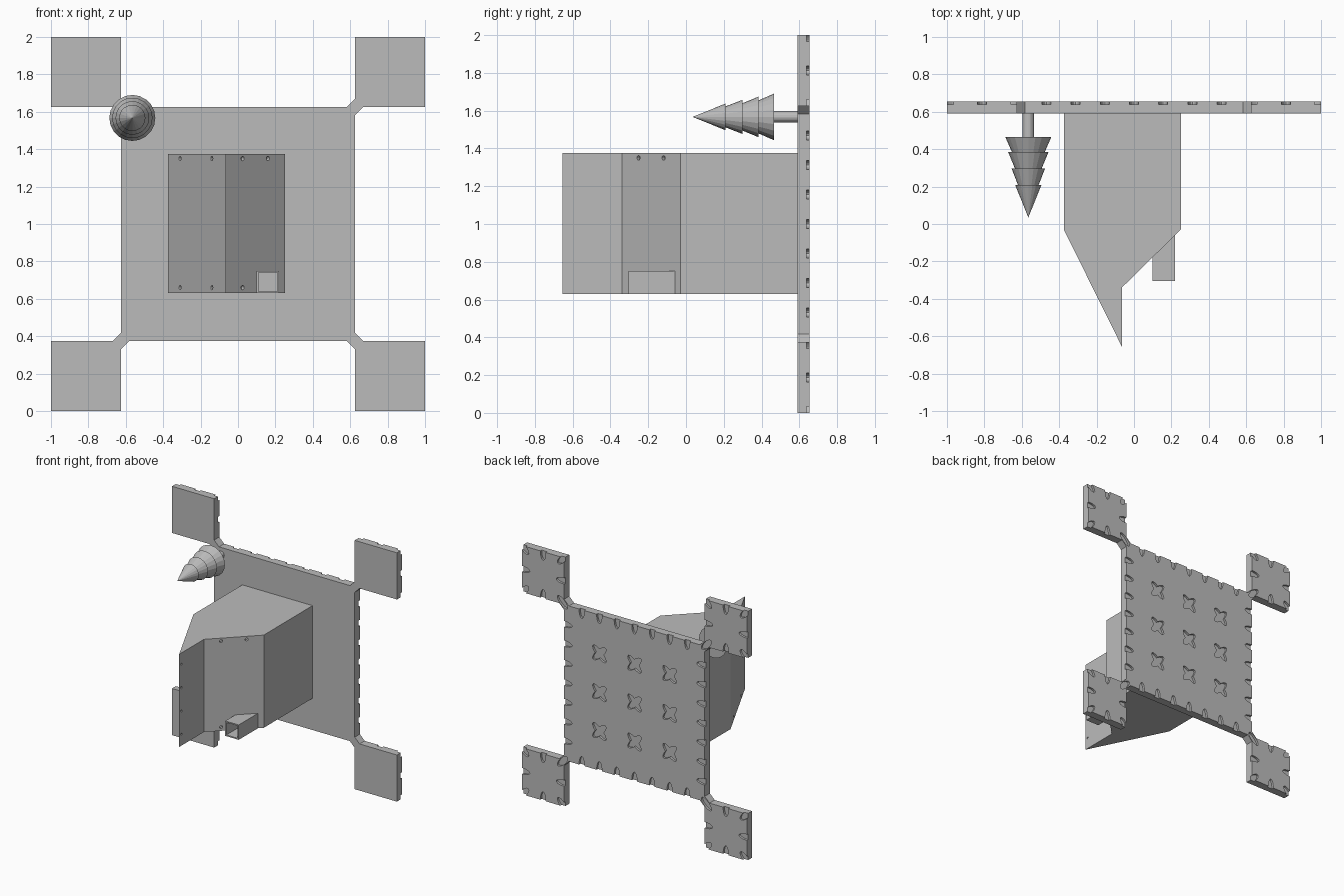
import bpy, bmesh
from math import pi, cos, sin, atan2
from mathutils import Matrix, Vector

if "Cube" in bpy.data.objects:
    bpy.data.objects.remove(bpy.data.objects["Cube"], do_unlink=True)

grey = bpy.data.materials.new("plain_grey")
grey.use_nodes = True
GREY = (0.5, 0.5, 0.5, 1)
grey.diffuse_color = GREY
grey.node_tree.nodes["Principled BSDF"].inputs["Base Color"].default_value = GREY


def finish(name, bm):
    bmesh.ops.recalc_face_normals(bm, faces=bm.faces)
    mesh = bpy.data.meshes.new(name)
    bm.to_mesh(mesh)
    bm.free()
    mesh.materials.append(grey)
    ob = bpy.data.objects.new(name, mesh)
    bpy.context.scene.collection.objects.link(ob)
    return ob


def prism(name, points, move):
    """Extrude a closed outline of 3D points along a vector."""
    bm = bmesh.new()
    face = bm.faces.new([bm.verts.new(p) for p in points])
    out = bmesh.ops.extrude_face_region(bm, geom=[face])
    bmesh.ops.translate(bm, vec=move, verts=[v for v in out["geom"] if isinstance(v, bmesh.types.BMVert)])
    return finish(name, bm)


def box(name, lo, hi):
    return prism(name, [(lo[0], lo[1], lo[2]), (hi[0], lo[1], lo[2]),
                        (hi[0], lo[1], hi[2]), (lo[0], lo[1], hi[2])], (0, hi[1] - lo[1], 0))


def cut(target, cutter):
    cutter.hide_render = True
    cutter.hide_viewport = True
    mod = target.modifiers.new("cut", "BOOLEAN")
    mod.operation = "DIFFERENCE"
    mod.solver = "EXACT"
    mod.use_self = True
    mod.object = cutter


# Back plate: square with four corner tiles joined by small diagonal webs
S, W, FRONT, BACK = 0.625, 0.043, 0.59, 0.655
corner = [(S - W, S), (S, S + W), (S, 1), (1, 1), (1, S), (S + W, S), (S, S - W)]
outline = []
for turn in range(4):
    c, s = round(cos(turn * pi / 2)), round(sin(turn * pi / 2))
    outline += [(x * c + z * s, FRONT, 1 - x * s + z * c) for x, z in corner]
plate = prism("back_plate", outline, (0, BACK - FRONT, 0))

# Oval recesses in the back face
recess = bmesh.new()


def oval(x, z, angle, length=0.07, width=0.024):
    m = (Matrix.Translation((x, BACK, 1 + z)) @ Matrix.Rotation(angle, 4, "Y")
         @ Matrix.Diagonal((length, 1, width, 1)) @ Matrix.Rotation(pi / 2, 4, "X"))
    bmesh.ops.create_cone(recess, cap_ends=True, segments=20, radius1=1, radius2=1, depth=0.034, matrix=m)


STEP = S / 4
for i in (-1, 0, 1):
    for j in (-1, 0, 1):
        for a in (pi / 4, -pi / 4):
            oval(i * S / 2, j * S / 2, a, 0.08, 0.028)
for k in range(-3, 4):
    for side in (-S, S):
        oval(k * STEP, side, pi / 2)
        oval(side, k * STEP, 0)
MID, HALF = (1 + S) / 2, (1 - S) / 2
for sx in (-1, 1):
    for sz in (-1, 1):
        for d in (-1, 1):
            oval(sx * MID + d * HALF, sz * MID, 0)
            oval(sx * MID, sz * MID + d * HALF, pi / 2)
            for e in (-1, 1):
                oval(sx * MID + d * (HALF - 0.015), sz * MID + e * (HALF - 0.015), -d * e * pi / 4, 0.06)
cut(plate, finish("recess_cutter", recess))

# Housing: pointed plan extruded upward
LOW, HIGH = 0.63, 1.375
plan = [(-0.375, FRONT), (0.25, FRONT), (0.25, -0.03), (-0.065, -0.34), (-0.065, -0.655), (-0.375, -0.03)]
housing = prism("housing", [(x, y, LOW) for x, y in plan], (0, 0, HIGH - LOW))

# Screw holes in the housing faces
holes = bmesh.new()


def hole(x, y, z, normal, depth, radius=0.012):
    turn = Vector(normal).to_track_quat("Z", "Y").to_matrix().to_4x4()
    bmesh.ops.create_cone(holes, cap_ends=True, segments=12, radius1=radius, radius2=radius,
                          depth=depth * 2, matrix=Matrix.Translation((x, y, z)) @ turn)


for z in (0.66, 1.35):
    for x in (-0.31, -0.14):
        hole(x, -0.03 - (x + 0.375) * 0.625 / 0.31, z, (-2, -1, 0), 0.02)
    for x in (0.025, 0.16):
        if z > 1 or x < 0.1:
            hole(x, -0.34 + (x + 0.065) * 0.984, z, (1, -1, 0), 0.02)
for k in range(4):
    hole(-0.065, -0.625, 0.72 + k * 0.188, (1, 0, 0), 0.006, 0.009)
cut(housing, finish("hole_cutter", holes))

# Square spout on the slanted face, hollow through to the plate
spout = prism("spout", [(0.1, -0.305, LOW), (0.22, -0.305, LOW), (0.22, -0.055, LOW), (0.1, -0.175, LOW)],
              (0, 0, 0.12))
bore = box("spout_cutter", (0.11, -0.4, LOW + 0.01), (0.21, FRONT - 0.005, LOW + 0.11))
cut(spout, bore)
cut(housing, bore)

# Tiered spike on a rod, lathed around the y axis
profile = [(0, 0.035), (0.07, 0.208), (0.055, 0.208), (0.09, 0.298), (0.072, 0.298),
           (0.108, 0.385), (0.088, 0.385), (0.123, 0.465), (0.03, 0.465), (0.03, FRONT + 0.01), (0, FRONT + 0.01)]
bm = bmesh.new()
verts = [bm.verts.new((-0.565 + r, y, 1.567)) for r, y in profile]
edges = [bm.edges.new(pair) for pair in zip(verts, verts[1:])]
bmesh.ops.spin(bm, geom=verts + edges, cent=(-0.565, 0, 1.567), axis=(0, 1, 0), angle=2 * pi, steps=20)
bmesh.ops.remove_doubles(bm, verts=bm.verts, dist=0.0005)
finish("tiered_spike", bm)
